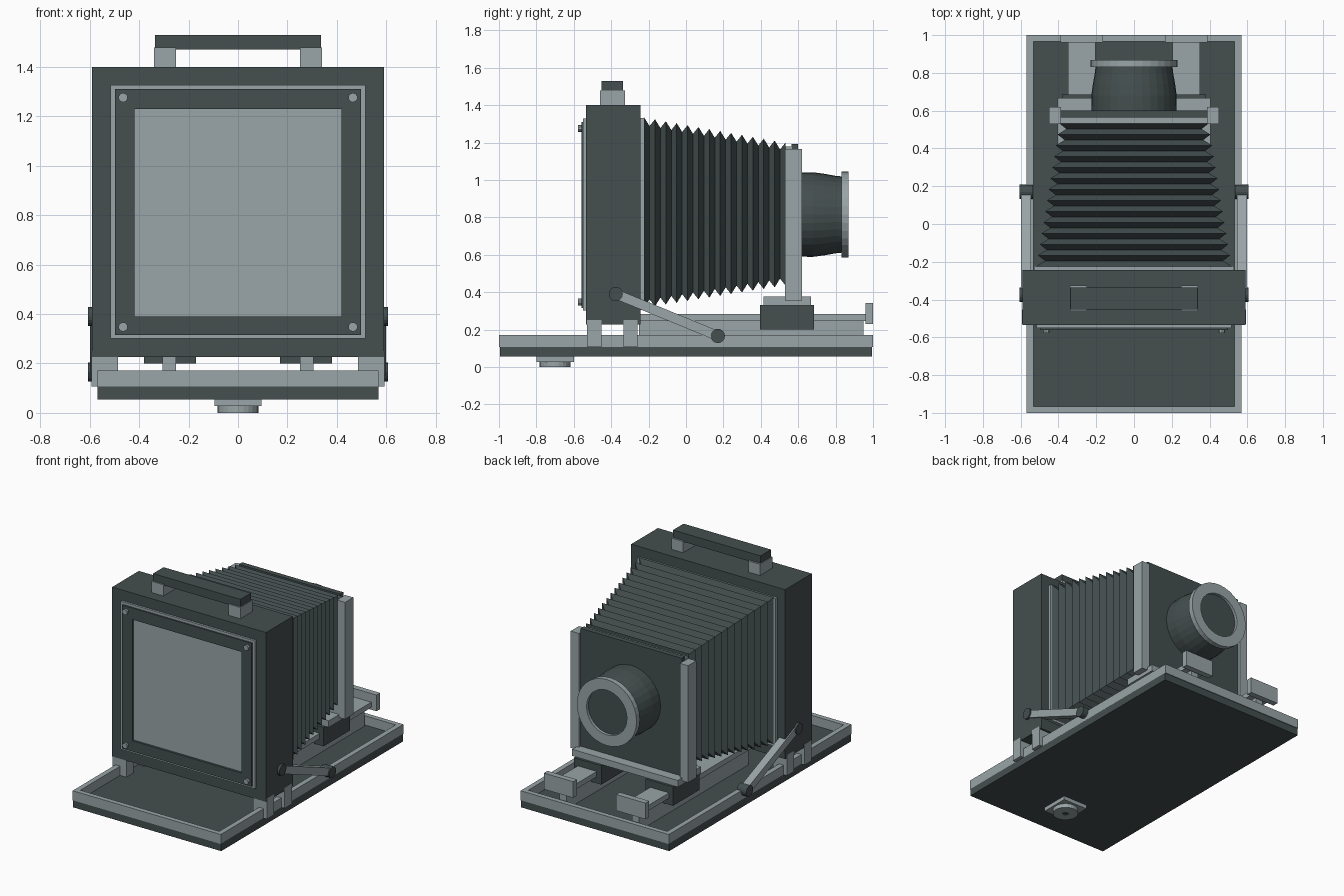
import bpy, bmesh, math
from mathutils import Vector, Matrix

if "Cube" in bpy.data.objects:
    bpy.data.objects.remove(bpy.data.objects["Cube"])


def material(name, rgb):
    m = bpy.data.materials.new(name)
    m.diffuse_color = (*rgb, 1)
    m.use_nodes = True
    m.node_tree.nodes["Principled BSDF"].inputs["Base Color"].default_value = m.diffuse_color
    return m


DARK = material("dark slate", (0.058, 0.077, 0.077))
LIGHT = material("light grey", (0.32, 0.375, 0.385))


def finish(name, bm, mat):
    bmesh.ops.recalc_face_normals(bm, faces=bm.faces)
    me = bpy.data.meshes.new(name)
    bm.to_mesh(me)
    bm.free()
    me.materials.append(mat)
    ob = bpy.data.objects.new(name, me)
    bpy.context.collection.objects.link(ob)
    return ob


def box(name, x, y, z, mat):
    """Box from (min, max) pairs."""
    bm = bmesh.new()
    bmesh.ops.create_cube(bm, size=1)
    for v in bm.verts:
        for i, (a, b) in enumerate((x, y, z)):
            v.co[i] = a if v.co[i] < 0 else b
    return finish(name, bm, mat)


def pair(name, x, y, z, mat):
    """The same box on both sides of x = 0."""
    box(name + "_right", x, y, z, mat)
    box(name + "_left", (-x[1], -x[0]), y, z, mat)


def cylinder(name, a, b, r, mat, n=16):
    """Cylinder between two points."""
    a, b = Vector(a), Vector(b)
    bm = bmesh.new()
    rot = (b - a).to_track_quat('Z', 'Y').to_matrix().to_4x4()
    bmesh.ops.create_cone(bm, cap_ends=True, segments=n, radius1=r, radius2=r,
                          depth=(b - a).length,
                          matrix=Matrix.Translation((a + b) / 2) @ rot)
    return finish(name, bm, mat)


def loft(name, rings, mat):
    """Skin closed rings of points, capping both ends."""
    bm = bmesh.new()
    rows = [[bm.verts.new(p) for p in ring] for ring in rings]
    for r0, r1 in zip(rows, rows[1:]):
        for i in range(len(r0)):
            j = (i + 1) % len(r0)
            bm.faces.new((r0[i], r0[j], r1[j], r1[i]))
    bm.faces.new(rows[0])
    bm.faces.new(rows[-1])
    return finish(name, bm, mat)


def rect_frame(name, outer, inner, y, mat):
    """Upright picture frame from (half width, z low, z high) outlines."""
    def loop(o, yy):
        w, lo, hi = o
        return [(-w, yy, lo), (w, yy, lo), (w, yy, hi), (-w, yy, hi)]
    bm = bmesh.new()
    rows = [[bm.verts.new(p) for p in loop(o, yy)]
            for o, yy in ((outer, y[0]), (outer, y[1]), (inner, y[1]), (inner, y[0]))]
    for k in range(4):
        r0, r1 = rows[k], rows[(k + 1) % 4]
        for i in range(4):
            j = (i + 1) % 4
            bm.faces.new((r0[i], r0[j], r1[j], r1[i]))
    return finish(name, bm, mat)


# Base board with raised rim
box("base_board", (-0.568, 0.568), (-0.995, 0.995), (0.055, 0.108), DARK)
pair("rim_side", (0.533, 0.568), (-1, 1), (0.106, 0.172), LIGHT)
for s, nm in ((-1, "front"), (1, "back")):
    y0, y1 = sorted((s * 0.966, s * 1.0))
    box("rim_" + nm, (-0.534, 0.534), (y0, y1), (0.106, 0.172), LIGHT)

# Tripod socket under the base
box("tripod_plate", (-0.095, 0.095), (-0.80, -0.60), (0.028, 0.056), LIGHT)
cylinder("tripod_socket", (0, -0.7, 0), (0, -0.7, 0.03), 0.083, LIGHT, 24)
cylinder("tripod_hole", (0, -0.7, -0.0005), (0, -0.7, 0.005), 0.022, DARK, 12)

# Rear body on four feet
box("rear_body", (-0.59, 0.59), (-0.535, -0.243), (0.226, 1.40), DARK)
pair("body_foot_front", (0.485, 0.593), (-0.53, -0.452), (0.106, 0.25), LIGHT)
pair("body_foot_rear", (0.485, 0.593), (-0.335, -0.258), (0.106, 0.25), LIGHT)
box("bellows_mount", (-0.53, 0.53), (-0.245, -0.222), (0.305, 1.33), LIGHT)

# Viewing screen with frames and corner screws
rect_frame("screen_trim", (0.516, 0.302, 1.328), (0.496, 0.318, 1.308), (-0.55, -0.53), LIGHT)
rect_frame("screen_frame", (0.497, 0.316, 1.31), (0.418, 0.39, 1.23), (-0.56, -0.53), DARK)
box("viewing_screen", (-0.42, 0.42), (-0.545, -0.53), (0.388, 1.232), LIGHT)
for x in (-0.465, 0.465):
    for z in (0.348, 1.276):
        cylinder("frame_screw", (x, -0.578, z), (x, -0.555, z), 0.019, LIGHT, 10)

# Carrying handle
pair("handle_foot", (0.25, 0.34), (-0.46, -0.325), (1.398, 1.478), LIGHT)
box("handle_bar", (-0.335, 0.335), (-0.452, -0.337), (1.47, 1.53), DARK)

# Bellows: alternating ridges and valleys, tapering to the lens
PLEATS = 13
rings = []
for i in range(2 * PLEATS + 1):
    t = i / (2 * PLEATS)
    d = 0.042 if i % 2 else 0
    w = 0.518 + (0.395 - 0.518) * t - d
    hi = 1.335 + (1.20 - 1.335) * t - d
    lo = 0.315 + (0.435 - 0.315) * t + d
    y = -0.224 + 0.756 * t
    rings.append([(-w, y, lo), (w, y, lo), (w, y, hi), (-w, y, hi)])
loft("bellows", rings, DARK)

# Front standard: posts, lens board, sliding base
pair("standard_post", (0.387, 0.45), (0.53, 0.62), (0.355, 1.165), LIGHT)
box("standard_back_frame", (-0.39, 0.39), (0.53, 0.566), (0.37, 1.178), LIGHT)
box("lens_board", (-0.388, 0.388), (0.564, 0.60), (0.37, 1.192), DARK)
box("standard_base", (-0.405, 0.405), (0.415, 0.668), (0.33, 0.376), LIGHT)
pair("rail_carriage", (0.17, 0.38), (0.395, 0.685), (0.20, 0.331), DARK)

# Focusing rails with end stops
pair("rail_web", (0.25, 0.305), (-0.25, 0.95), (0.106, 0.25), LIGHT)
pair("rail_top", (0.205, 0.35), (-0.26, 0.965), (0.245, 0.282), LIGHT)
pair("rail_stop", (0.165, 0.39), (0.96, 1.0), (0.23, 0.342), LIGHT)

# Side struts with pivot knobs
A, B = (-0.375, 0.39), (0.17, 0.166)
ang = math.atan2(B[1] - A[1], B[0] - A[0])
for s, nm in ((1, "right"), (-1, "left")):
    py, pz = -math.sin(ang) * 0.026, math.cos(ang) * 0.026
    rings = [[(s * x, p[0] + k * py, p[1] + k * pz)
              for x, k in ((0.545, -1), (0.599, -1), (0.599, 1), (0.545, 1))]
             for p in (A, B)]
    loft("strut_" + nm, rings, LIGHT)
    for p in (A, B):
        cylinder("strut_knob_" + nm, (s * 0.535, *p), (s * 0.607, *p), 0.038, DARK, 16)

# Lens: flared barrel, front ring and recessed glass
ZC, N = 0.815, 32


def circle(r, y):
    return [(r * math.cos(2 * math.pi * i / N), y, ZC + r * math.sin(2 * math.pi * i / N))
            for i in range(N)]


loft("lens_barrel", [circle(r, y) for r, y in
                     ((0.225, 0.595), (0.226, 0.68), (0.218, 0.74), (0.207, 0.80),
                      (0.203, 0.842), (0.15, 0.842))], DARK)
loft("lens_ring", [circle(r, y) for r, y in
                   ((0.20, 0.832), (0.229, 0.832), (0.229, 0.868), (0.155, 0.868),
                    (0.155, 0.846))], LIGHT)
cylinder("lens_glass", (0, 0.84, ZC), (0, 0.85, ZC), 0.153, DARK, N)
